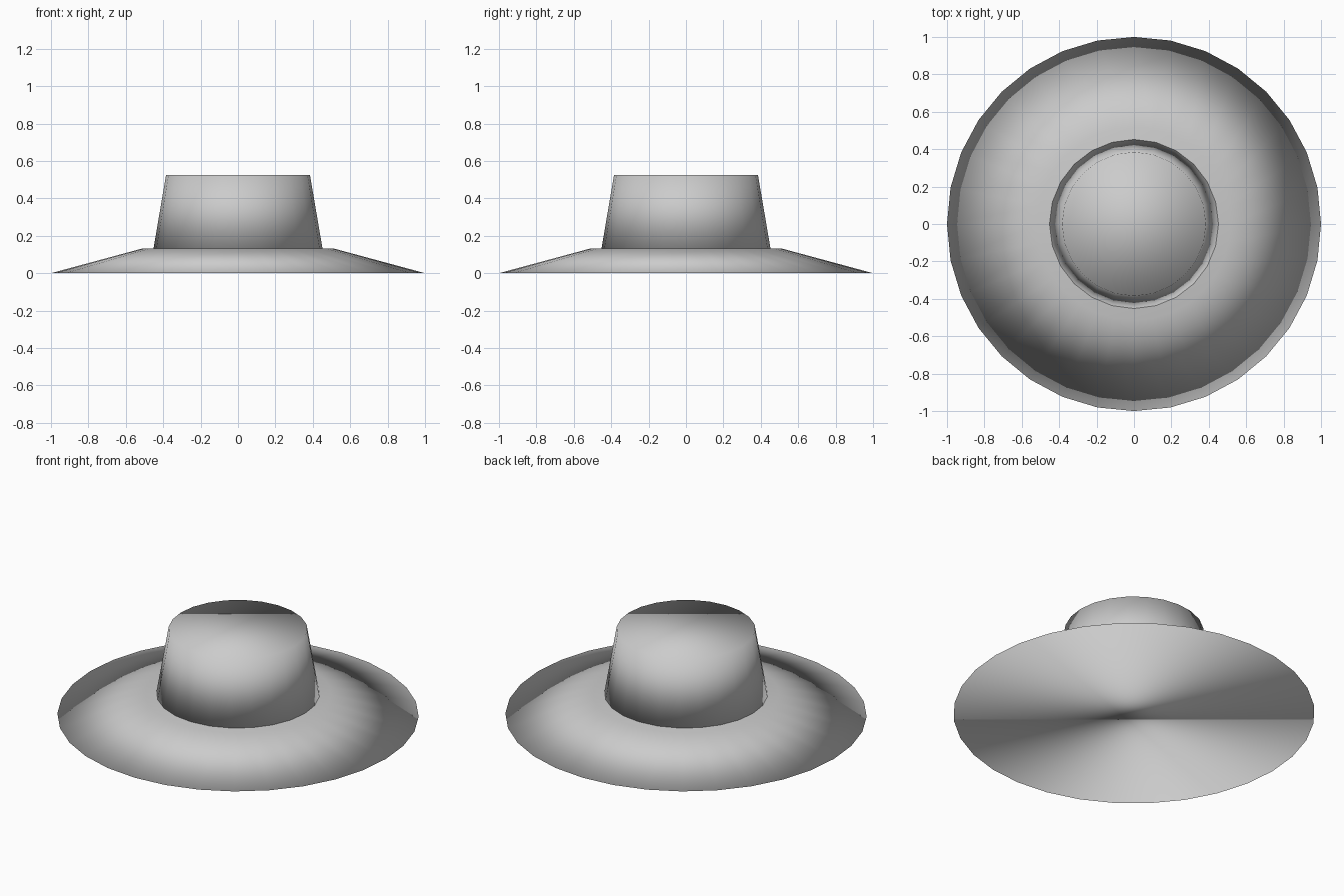
import bpy

if "Cube" in bpy.data.objects:
    bpy.data.objects.remove(bpy.data.objects["Cube"])

felt = bpy.data.materials.new("grey_felt")
felt.diffuse_color = (0.6, 0.6, 0.6, 1)
felt.use_nodes = True
felt.node_tree.nodes["Principled BSDF"].inputs["Base Color"].default_value = felt.diffuse_color


def frustum(name, sides, r_bottom, r_top, z_bottom, z_top):
    """Closed, fully smooth tapered drum between two heights."""
    bpy.ops.mesh.primitive_cone_add(
        vertices=sides, radius1=r_bottom, radius2=r_top,
        depth=z_top - z_bottom, end_fill_type='NGON',
        location=(0, 0, (z_bottom + z_top) / 2))
    obj = bpy.context.object
    obj.name = name
    obj.data.materials.append(felt)
    bpy.ops.object.shade_smooth()
    return obj


# Wide sloping brim with a flat underside
frustum("brim", 32, 1.0, 0.515, 0.0, 0.131)

# Tapered crown with a flat top, seated just into the brim
frustum("crown", 24, 0.453, 0.385, 0.125, 0.524)
